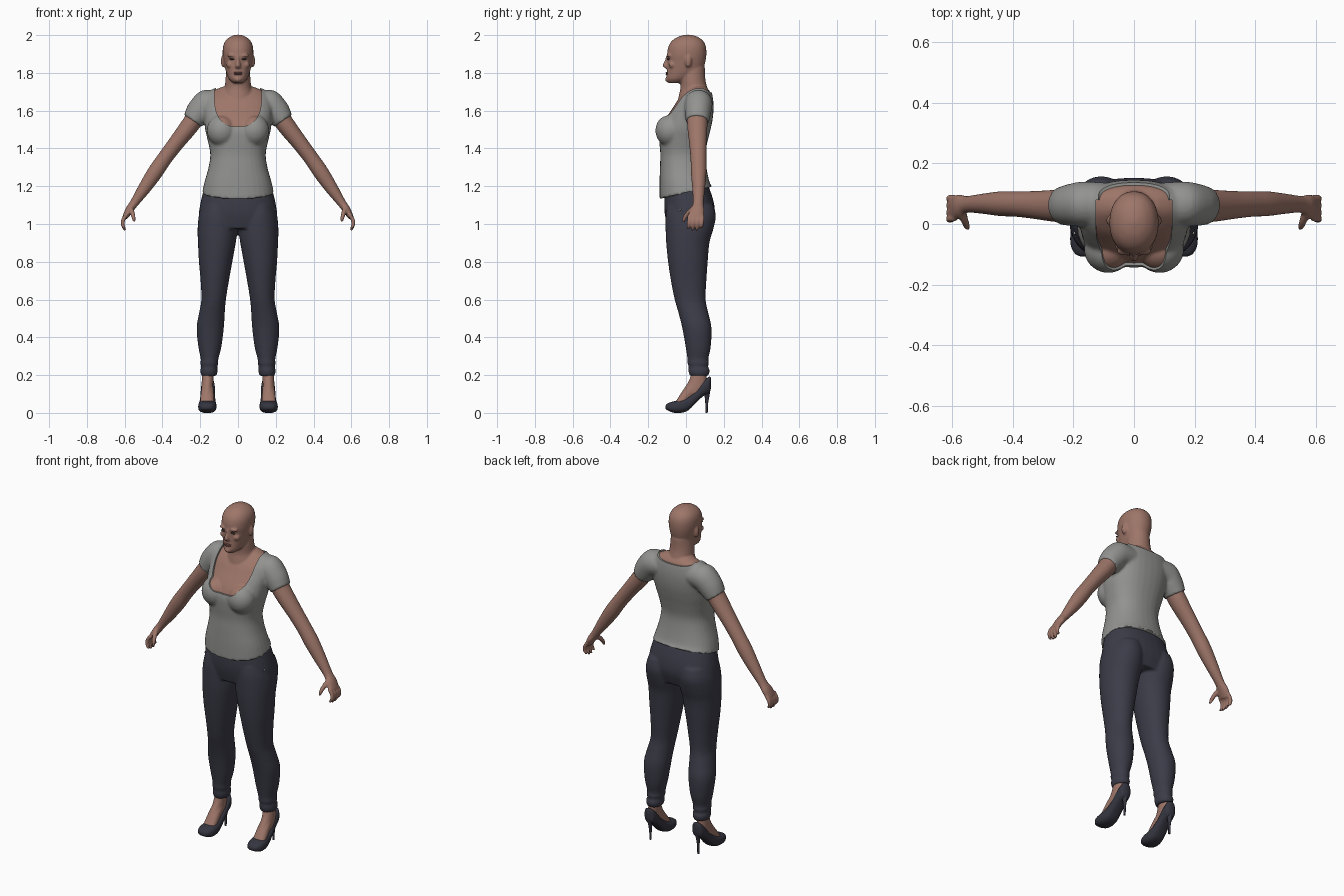
import bpy, bmesh, math
from mathutils import Vector, Matrix

cube = bpy.data.objects.get("Cube")
if cube:
    bpy.data.objects.remove(cube)


def material(name, *rgb):
    m = bpy.data.materials.new(name)
    m.use_nodes = True
    m.diffuse_color = (*rgb, 1)
    m.node_tree.nodes["Principled BSDF"].inputs["Base Color"].default_value = (*rgb, 1)
    return m


SKIN = material("skin", .34, .18, .14)
SHIRT = material("grey_cotton", .29, .29, .28)
DENIM = material("dark_denim", .045, .045, .066)
LEATHER = material("dark_leather", .036, .036, .052)
LIPS = material("lips", .22, .095, .08)
EYES = material("eyes", .06, .045, .04)
METAL = material("rivet_metal", .5, .47, .42)


def loft(bm, rings, power=2.0, sides=32, steps=4):
    """Closed skin through rings (centre, u, v), smoothed along its length."""
    rings = [[Vector(a) for a in r] for r in rings]
    last, dense = len(rings) - 1, []
    for i in range(last):
        p = [rings[min(max(i + k, 0), last)] for k in (-1, 0, 1, 2)]
        for s in range(steps):
            t = s / steps
            dense.append([b + t * ((c - a) / 2 + t * (a - 2.5 * b + 2 * c - d / 2
                          + t * (1.5 * (b - c) + (d - a) / 2))) for a, b, c, d in zip(*p)])
    dense.append(rings[-1])
    bend = lambda x: math.copysign(abs(x) ** (2 / power), x)
    loops = []
    for c, u, v in dense:
        angles = [math.tau * k / sides for k in range(sides)]
        loops.append([bm.verts.new(c + u * bend(math.cos(a)) + v * bend(math.sin(a))) for a in angles])
    faces = [bm.faces.new(loops[0]), bm.faces.new(loops[-1])]
    for a, b in zip(loops, loops[1:]):
        for k in range(sides):
            n = (k + 1) % sides
            faces.append(bm.faces.new((a[k], a[n], b[n], b[k])))
    bmesh.ops.recalc_face_normals(bm, faces=faces)


def slab(z, x0, x1, y0, y1, side=1, tilt=0):
    """Level ring filling an x / y extent, optionally sloping to the back."""
    ry = (y1 - y0) / 2
    return ((side * (x0 + x1) / 2, (y0 + y1) / 2, z), ((x1 - x0) / 2, 0, 0), (0, ry, ry * tilt))


def wall(y, x, rx, z0, z1, side=1):
    """Upright ring facing front, filling a height extent."""
    return ((side * x, y, (z0 + z1) / 2), (rx, 0, 0), (0, 0, (z1 - z0) / 2))


def limb(path, side=1):
    """Rings square to a path of (x, y, z, thickness, depth)."""
    pts = [Vector((side * p[0], p[1], p[2])) for p in path]
    out = []
    for i, p in enumerate(path):
        t = (pts[min(i + 1, len(pts) - 1)] - pts[max(i - 1, 0)]).normalized()
        v = t.cross(Vector((0, 1, 0))).normalized()
        out.append((pts[i], v.cross(t) * p[4], v * p[3]))
    return out


def ball(bm, centre, size):
    m = Matrix.Translation(centre) @ Matrix.Diagonal((*size, 1))
    bmesh.ops.create_uvsphere(bm, u_segments=24, v_segments=14, radius=1, matrix=m)


def finish(name, bm, mat, voxel=0, smooth=4, cutters=()):
    """Make the object, fuse its volumes and cut openings."""
    mesh = bpy.data.meshes.new(name)
    bm.to_mesh(mesh)
    bm.free()
    ob = bpy.data.objects.new(name, mesh)
    bpy.context.collection.objects.link(ob)
    if voxel:
        r = ob.modifiers.new("fuse", "REMESH")
        r.mode, r.voxel_size = "VOXEL", voxel
        s = ob.modifiers.new("soften", "SMOOTH")
        s.factor, s.iterations = .5, smooth
    for c in cutters:
        b = ob.modifiers.new("opening", "BOOLEAN")
        b.operation, b.object, b.solver = "DIFFERENCE", c, "EXACT"
    if ob.modifiers:
        graph = bpy.context.evaluated_depsgraph_get()
        ob.data = bpy.data.meshes.new_from_object(ob.evaluated_get(graph))
        ob.modifiers.clear()
    ob.data.materials.clear()
    ob.data.materials.append(mat)
    bpy.ops.object.select_all(action="DESELECT")
    ob.select_set(True)
    bpy.context.view_layer.objects.active = ob
    bpy.ops.object.shade_smooth_by_angle(angle=math.radians(50))
    return ob


TORSO = [(1.165, .19, -.14, .14), (1.22, .178, -.14, .125), (1.3, .156, -.138, .108),
         (1.37, .147, -.136, .102), (1.44, .16, -.142, .115), (1.5, .174, -.142, .13),
         (1.56, .18, -.118, .142), (1.62, .185, -.078, .146), (1.67, .172, -.045, .142),
         (1.71, .14, -.005, .132), (1.735, .085, .02, .11)]


def torso(bm, inset, start=0):
    rows = TORSO[start:]
    loft(bm, [slab(z - inset, inset - rx, rx - inset, y0 + inset, y1 - inset,
                   tilt=.23 if z < 1.2 else 0) for z, rx, y0, y1 in rows], 2.3)
    for s in (1, -1):
        ball(bm, (s * .085, -.085, 1.495), (.08 - inset, .077 - inset, .085 - inset))
        loft(bm, limb([(.09, .066, 1.64, .065 - inset, .07 - inset), (.165, .066, 1.635, .076 - inset, .074 - inset),
                       (.205, .063, 1.595, .07 - inset, .07 - inset),
                       (.24, .06, 1.545, .056 - inset, .062 - inset)], s))


# Skin: head, neck, chest, arms, hands and feet fused together
bm = bmesh.new()
HEAD = [(1.746, .025, -.092, -.02), (1.765, .046, -.103, .02), (1.79, .058, -.103, .06), (1.82, .067, -.101, .09),
        (1.86, .075, -.099, .103), (1.9, .081, -.1, .108), (1.94, .079, -.093, .105),
        (1.97, .066, -.074, .09), (1.992, .04, -.04, .06), (2.002, .012, 0, .022)]
loft(bm, [slab(z, -rx, rx, y0, y1) for z, rx, y0, y1 in HEAD], 2.15)
NECK = [(1.62, .1, -.05, .125), (1.68, .085, -.038, .124), (1.72, .071, -.03, .113),
        (1.77, .066, -.032, .102), (1.83, .06, -.03, .1)]
loft(bm, [slab(z, -rx, rx, y0, y1) for z, rx, y0, y1 in NECK])
torso(bm, .007, 3)
NOSE = [(1.89, .007, -.106), (1.865, .009, -.113), (1.842, .014, -.124), (1.83, .016, -.118), (1.824, .01, -.108)]
loft(bm, [slab(z, -rx, rx, y0, -.085) for z, rx, y0 in NOSE], sides=16)
ball(bm, (0, -.096, 1.765), (.02, .014, .014))
for s in (1, -1):
    ball(bm, (s * .033, -.088, 1.892), (.026, .016, .008))
    ball(bm, (s * .042, -.074, 1.843), (.02, .018, .018))
    ball(bm, (s * .08, .012, 1.862), (.011, .018, .032))
    loft(bm, limb([(.2, .06, 1.6, .05, .055), (.26, .06, 1.515, .048, .053), (.33, .063, 1.425, .042, .046),
                   (.39, .066, 1.345, .04, .042), (.44, .067, 1.272, .041, .041), (.495, .067, 1.19, .034, .034),
                   (.55, .065, 1.11, .023, .028), (.575, .06, 1.075, .021, .038),
                   (.598, .052, 1.035, .015, .041)], s))
    for k in range(4):
        y, drop = .086 - .023 * k, (.012, 0, 0, .008)[k]
        loft(bm, limb([(.59, y, 1.05, .01, .01), (.608, y, 1.022, .011, .011), (.61, y - .003, .995, .01, .01),
                       (.598, y - .005, .966 + drop, .007, .007)], s), sides=12)
    loft(bm, limb([(.57, .045, 1.085, .014, .016), (.56, .014, 1.06, .013, .013),
                   (.553, -.006, 1.035, .011, .011), (.548, -.014, 1.012, .007, .007)], s), sides=12)
    loft(bm, [slab(.3, .12, .19, .03, .11, s), slab(.22, .126, .19, .03, .108, s), slab(.17, .13, .192, .015, .11, s),
              slab(.13, .132, .194, -.01, .11, s), slab(.1, .132, .194, -.03, .09, s)])
    loft(bm, [wall(.08, .161, .03, .11, .18, s), wall(.03, .162, .033, .07, .165, s),
              wall(-.02, .163, .037, .02, .112, s), wall(-.06, .164, .034, .015, .052, s)])
finish("body", bm, SKIN, .006, 3)

# Face details
bm = bmesh.new()
for s in (1, -1):
    ball(bm, (s * .032, -.094, 1.873), (.014, .008, .0045))
finish("eyes", bm, EYES)
bm = bmesh.new()
for dz in (-.004, .004):
    ball(bm, (0, -.1, 1.797 + dz), (.025, .008, .0045))
finish("lips", bm, LIPS)


# Shirt with a scooped front and a shallow back neckline
def neck_cutter(name, width, top, depth, y0, y1):
    bm = bmesh.new()
    outline = [(width, 1.85), (-width, 1.85)]
    for k in range(25):
        a = math.pi * k / 24
        c = math.cos(a)
        outline.append((-math.copysign(abs(c) ** .8, c) * width, top - depth * math.sin(a) ** .8))
    face = bm.faces.new([bm.verts.new((x, y0, z)) for x, z in outline])
    ext = bmesh.ops.extrude_face_region(bm, geom=[face])["geom"]
    bmesh.ops.translate(bm, vec=(0, y1 - y0, 0), verts=[v for v in ext if isinstance(v, bmesh.types.BMVert)])
    bmesh.ops.recalc_face_normals(bm, faces=bm.faces)
    ob = finish(name, bm, SHIRT)
    ob.hide_render = True
    ob.hide_viewport = True
    return ob


cutters = [neck_cutter("front_neckline_cutter", .125, 1.68, .165, -.4, .08),
           neck_cutter("back_neckline_cutter", .118, 1.72, .025, .05, .4)]
bm = bmesh.new()
torso(bm, 0)
finish("shirt", bm, SHIRT, .008, 3, cutters)
for c in cutters:
    bpy.data.objects.remove(c)

# Trousers: hips and two legs with gathered ankles
bm = bmesh.new()
HIPS = [(1.2, .178, -.108, .12), (1.12, .197, -.115, .146), (1.05, .208, -.112, .152), (.975, .205, -.095, .13)]
loft(bm, [slab(z, -rx, rx, y0, y1) for z, rx, y0, y1 in HIPS], 2.3)
LEG = [(1.1, .02, .19, -.1, .145), (1.04, .008, .208, -.108, .158), (.97, .003, .214, -.108, .144),
       (.9, .012, .212, -.105, .124), (.8, .03, .207, -.095, .115), (.7, .048, .198, -.08, .108),
       (.6, .064, .194, -.06, .104), (.53, .07, .206, -.04, .118), (.45, .075, .219, -.02, .135),
       (.35, .088, .21, -.002, .131), (.285, .104, .197, .008, .118), (.262, .104, .2, .008, .122),
       (.245, .11, .194, .014, .116), (.225, .107, .2, .012, .126), (.195, .114, .194, .02, .118)]
for s in (1, -1):
    loft(bm, [slab(*row, s) for row in LEG], 2.1)
trousers = finish("trousers", bm, DENIM, .008, 3)

# Pocket rivets on the trouser surface
bm = bmesh.new()
for s in (1, -1):
    for spot in ((.165, -.12, 1.155), (.22, -.04, 1.08)):
        ball(bm, trousers.closest_point_on_mesh(Vector((s * spot[0], *spot[1:])))[1], (.005, .005, .005))
finish("pocket_rivets", bm, METAL)

# High-heeled shoes
for s, label in ((1, "left"), (-1, "right")):
    bm = bmesh.new()
    loft(bm, [wall(.132, .158, .012, .13, .185, s), wall(.122, .158, .03, .105, .192, s),
              wall(.09, .159, .037, .088, .165, s), wall(.05, .16, .039, .05, .118, s),
              wall(.01, .161, .043, .012, .088, s), wall(-.03, .162, .048, 0, .07, s),
              wall(-.07, .163, .046, .002, .06, s), wall(-.098, .163, .032, .014, .05, s),
              wall(-.108, .163, .012, .022, .038, s)], 2.6)
    finish(label + "_shoe", bm, LEATHER)
    bm = bmesh.new()
    loft(bm, [slab(.13, .134, .182, .085, .13, s), slab(.09, .147, .169, .098, .124, s),
              slab(.05, .151, .165, .102, .117, s), slab(0, .152, .164, .103, .115, s)], sides=16)
    finish(label + "_heel", bm, LEATHER)
